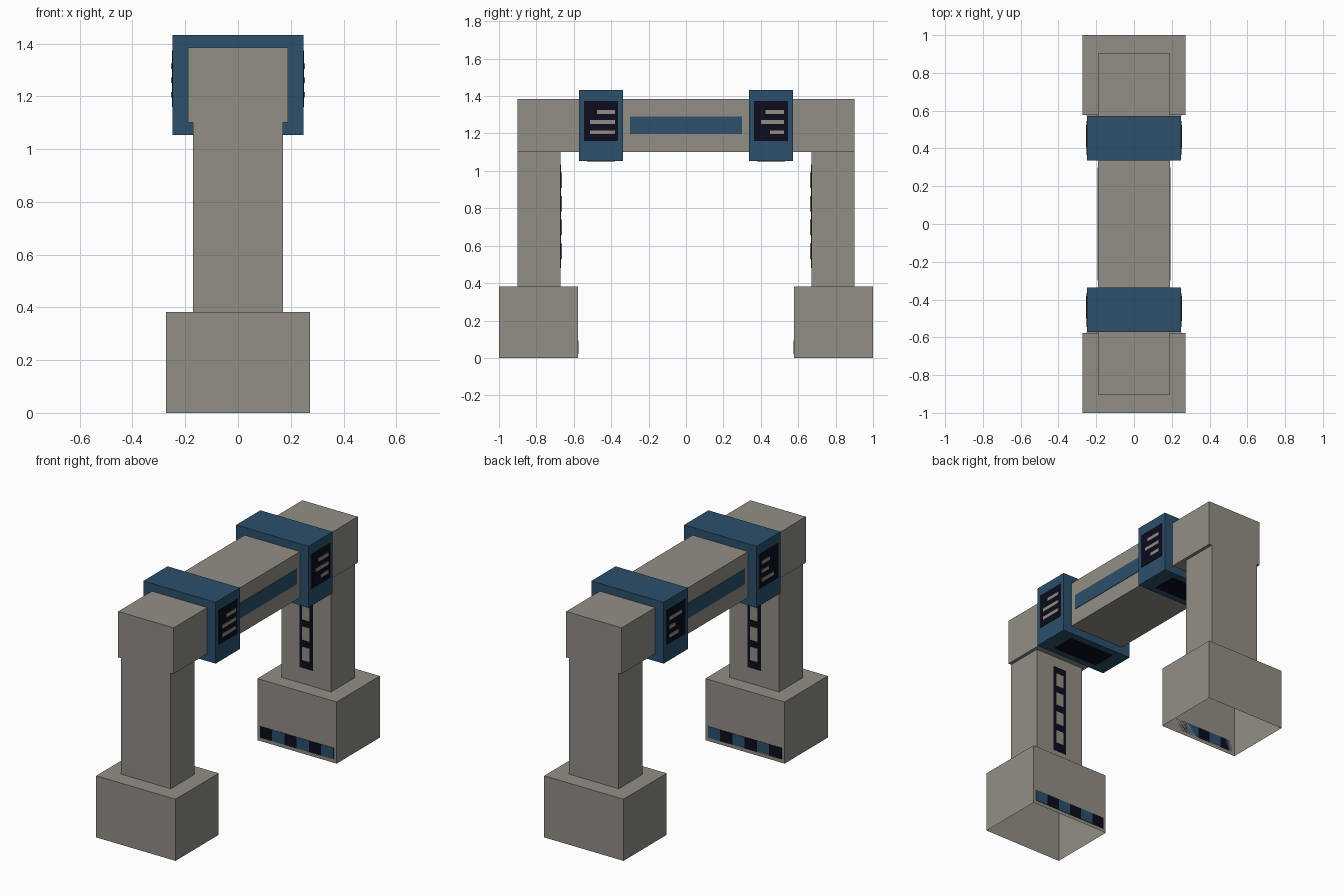
import bpy, bmesh

if "Cube" in bpy.data.objects:
    bpy.data.objects.remove(bpy.data.objects["Cube"])


def material(name, rgb):
    m = bpy.data.materials.new(name)
    m.diffuse_color = (*rgb, 1)
    m.use_nodes = True
    m.node_tree.nodes["Principled BSDF"].inputs["Base Color"].default_value = m.diffuse_color
    return m


STONE = material("warm_grey", (0.29, 0.272, 0.24))
BLUE = material("steel_blue", (0.025, 0.08, 0.15))
DARK = material("near_black", (0.0035, 0.0035, 0.013))


def box(name, x, y, z, mat, open_bottom=False):
    """Axis-aligned box from (min, max) ranges."""
    ranges = [sorted(r) for r in (x, y, z)]
    bm = bmesh.new()
    bmesh.ops.create_cube(bm, size=1)
    for v in bm.verts:
        v.co = [lo + (c + 0.5) * (hi - lo) for c, (lo, hi) in zip(v.co, ranges)]
    if open_bottom:
        bm.normal_update()
        bottom = [f for f in bm.faces if f.normal.z < -0.9]
        bmesh.ops.delete(bm, geom=bottom, context='FACES_ONLY')
    me = bpy.data.meshes.new(name)
    bm.to_mesh(me)
    bm.free()
    me.materials.append(mat)
    ob = bpy.data.objects.new(name, me)
    bpy.context.collection.objects.link(ob)
    return ob


T = 0.003  # plate thickness

# Crossbeam with a blue stripe on each side
box("crossbeam", (-0.19, 0.19), (-0.902, 0.902), (1.10, 1.385), STONE)
for sx, side in ((1, "right"), (-1, "left")):
    box(f"beam_stripe_{side}", (sx * 0.19, sx * (0.19 + T)), (-0.30, 0.30), (1.197, 1.29), BLUE)

# Lengths of the three bars (bottom to top) on each collar panel
BARS = {(1, -1): (0.134, 0.134, 0.096), (1, 1): (0.075, 0.123, 0.10),
        (-1, 1): (0.09, 0.06, 0.12), (-1, -1): (0.12, 0.07, 0.08)}

for sy, end in ((-1, "front"), (1, "back")):
    # Hollow foot and leg
    box(f"{end}_foot", (-0.272, 0.272), (sy * 0.578, sy * 1.0), (0, 0.382), STONE, True)
    box(f"{end}_leg", (-0.17, 0.17), (sy * 0.67, sy * 0.902), (0.382, 1.10), STONE)

    # Checked band on the inner face of the foot
    for i in range(6):
        x0 = -0.252 + i * 0.084
        box(f"{end}_foot_check_{i + 1}", (x0, x0 + 0.084), (sy * 0.578, sy * (0.578 - T)),
            (0.022, 0.092), BLUE if i % 2 else DARK)

    # Dark strip with four light squares on the inner face of the leg
    box(f"{end}_leg_strip", (-0.046, 0.046), (sy * 0.67, sy * (0.67 - T)), (0.48, 1.035), DARK)
    for i in range(4):
        z0 = 0.53 + i * 0.126
        box(f"{end}_leg_square_{i + 1}", (-0.027, 0.027), (sy * 0.67, sy * (0.67 - 2 * T)),
            (z0, z0 + 0.083), STONE)

    # Collar with a dark panel underneath
    box(f"{end}_collar", (-0.248, 0.248), (sy * 0.336, sy * 0.573), (1.053, 1.433), BLUE)
    box(f"{end}_collar_underside", (-0.155, 0.155), (sy * 0.38, sy * 0.53), (1.053 - T, 1.053), DARK)

    # Side panels with light bars aligned to the back edge
    for sx, side in ((1, "right"), (-1, "left")):
        box(f"{end}_panel_{side}", (sx * 0.248, sx * (0.248 + T)), (sy * 0.364, sy * 0.546),
            (1.159, 1.373), DARK)
        y1 = 0.524 if sy > 0 else -0.38
        for i, length in enumerate(BARS[(sx, sy)]):
            z0 = 1.196 + i * 0.054
            box(f"{end}_panel_{side}_bar_{i + 1}", (sx * 0.248, sx * (0.248 + 2 * T)),
                (y1 - length, y1), (z0, z0 + 0.021), STONE)
